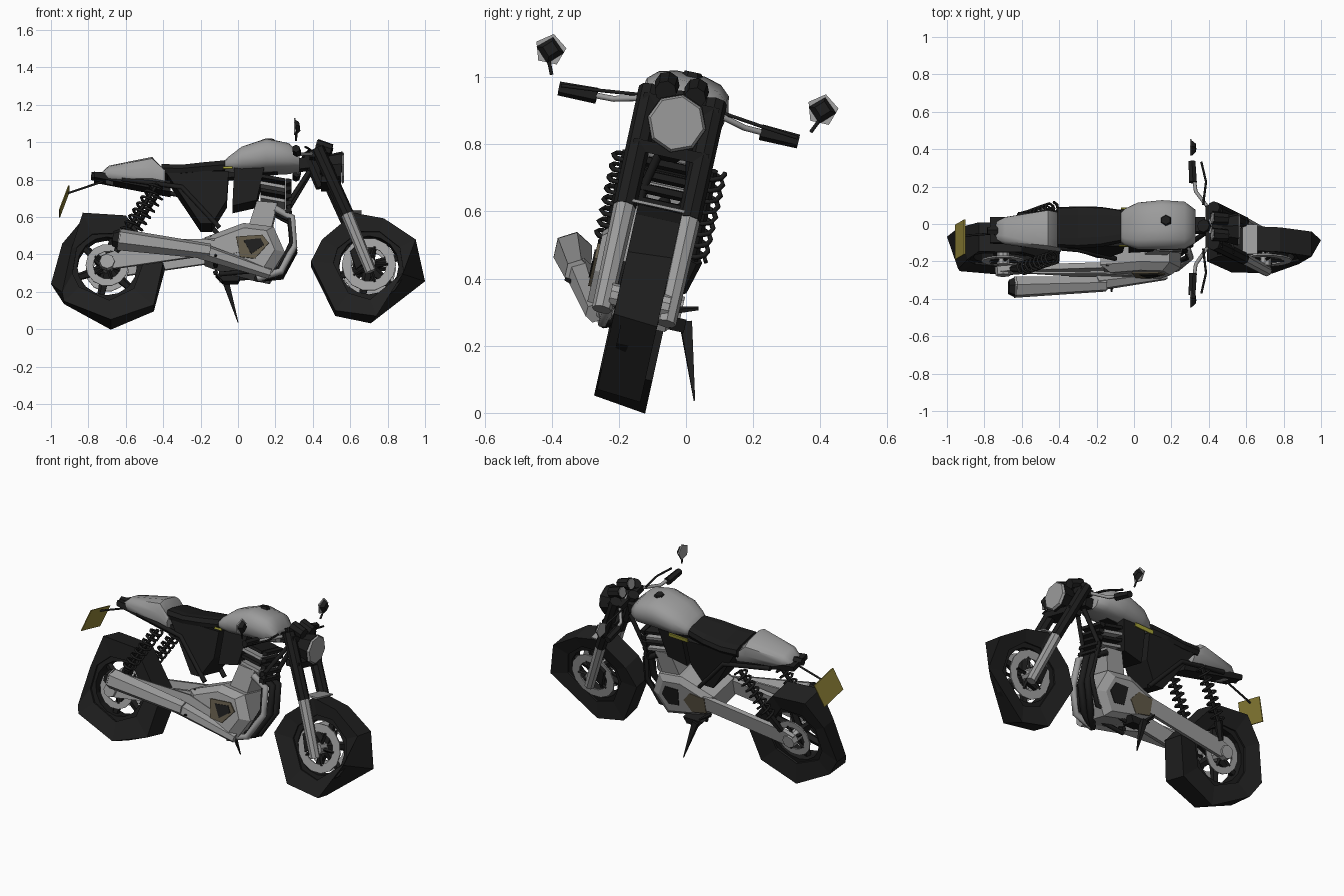
import bpy, bmesh, math
from mathutils import Vector, Matrix

if "Cube" in bpy.data.objects:
    bpy.data.objects.remove(bpy.data.objects["Cube"])

# The machine is built upright, then leaned over onto its stand
LEAN = Matrix.Translation((0, -0.2, 0.015)) @ Matrix.Rotation(math.radians(-12.5), 4, 'X')
SIDES = (("right", -1), ("left", 1))
OFF = -.015  # sideways offset of the front end and tail


def material(name, r, g, b):
    m = bpy.data.materials.new(name)
    m.use_nodes = True
    m.diffuse_color = (r, g, b, 1)
    m.node_tree.nodes["Principled BSDF"].inputs["Base Color"].default_value = (r, g, b, 1)
    return m


RUBBER = material("tyre black", .015, .015, .015)
BLACK = material("frame black", .012, .012, .012)
SILVER = material("silver", .33, .33, .33)
STEEL = material("pale steel", .36, .36, .36)
BROWN = material("bronze brown", .12, .1, .065)
PLATE = material("plate yellow", .29, .235, .04)
TRIM = material("trim yellow", .38, .36, .04)


def add(name, data, mat):
    o = bpy.data.objects.new(name, data)
    data.materials.append(mat)
    bpy.context.collection.objects.link(o)
    o.matrix_world = LEAN
    return o


def finish(name, bm, mat, smooth=False):
    bmesh.ops.recalc_face_normals(bm, faces=bm.faces)
    me = bpy.data.meshes.new(name)
    bm.to_mesh(me)
    bm.free()
    o = add(name, me, mat)
    if smooth:
        bpy.ops.object.select_all(action='DESELECT')
        o.select_set(True)
        bpy.context.view_layer.objects.active = o
        bpy.ops.object.shade_smooth_by_angle(angle=math.radians(50))


def bridge(name, rings, mat, loop=False, smooth=False):
    """Join rings of points with quads."""
    bm = bmesh.new()
    vs = [[bm.verts.new(p) for p in ring] for ring in rings]
    for a, b in list(zip(vs, vs[1:])) + ([(vs[-1], vs[0])] if loop else []):
        for i in range(len(a)):
            j = (i + 1) % len(a)
            bm.faces.new((a[i], a[j], b[j], b[i]))
    if not loop:
        bm.faces.new(vs[0])
        bm.faces.new(vs[-1])
    finish(name, bm, mat, smooth)


def slab(name, pts, y0, y1, mat, inset=1.0):
    """Side outline drawn in x and z, extruded across the machine."""
    cx = sum(p[0] for p in pts) / len(pts)
    cz = sum(p[1] for p in pts) / len(pts)
    outer = [(cx + (x - cx) * inset, y1, cz + (z - cz) * inset) for x, z in pts]
    bridge(name, [[(x, y0, z) for x, z in pts], outer], mat)


def tube(name, p, q, r0, r1, mat, n=8):
    p, q = Vector(p), Vector(q)
    bm = bmesh.new()
    rot = (q - p).to_track_quat('Z', 'Y').to_matrix().to_4x4()
    bmesh.ops.create_cone(bm, cap_ends=True, segments=n, radius1=r0, radius2=r1,
                          depth=(q - p).length, matrix=Matrix.Translation((p + q) / 2) @ rot)
    finish(name, bm, mat)


def pipe(name, pts, r, mat, res=1):
    c = bpy.data.curves.new(name, 'CURVE')
    c.dimensions = '3D'
    c.bevel_depth, c.bevel_resolution, c.use_fill_caps = r, res, True
    s = c.splines.new('POLY')
    s.points.add(len(pts) - 1)
    for pt, co in zip(s.points, pts):
        pt.co = (*co, 1)
    add(name, c, mat)


def annulus(name, x, z, y, half, r0, r1, mat, n=14):
    def circle(r, yy):
        return [(x + r * math.cos(2 * math.pi * i / n), yy, z + r * math.sin(2 * math.pi * i / n))
                for i in range(n)]
    bridge(name, [circle(r0, y - half), circle(r1, y - half),
                  circle(r1, y + half), circle(r0, y + half)], mat, loop=True)


def loft(name, sections, mat, n=14, power=.75, smooth=True, y=0):
    """Rounded body from (x, half width, low, high) sections."""
    rings = []
    for x, w, lo, hi in sections:
        ring = []
        for i in range(n):
            c, s = math.cos(2 * math.pi * i / n), math.sin(2 * math.pi * i / n)
            ring.append((x, y + w * math.copysign(abs(c) ** power, c),
                         (lo + hi) / 2 + (hi - lo) / 2 * math.copysign(abs(s) ** power, s)))
        rings.append(ring)
    bridge(name, rings, mat, smooth=smooth)


# Wheels: rough many-cornered tyres with uneven sides, rim, spokes and discs
def wheel(name, left, right, x, y, z, w, disc):
    def inner(yy, r):
        angles = [math.atan2(pz - z, px - x) for px, pz in left]
        return [(x + r * math.cos(a), yy, z + r * math.sin(a)) for a in angles]
    bridge(name + "_tyre", [[(px, y - w, pz) for px, pz in right], [(px, y + w, pz) for px, pz in left],
                            inner(y + w * .75, .19), inner(y - w * .75, .19)], RUBBER, loop=True)
    annulus(name + "_rim", x, z, y, w * .6, .16, .195, BLACK, 16)
    tube(name + "_hub", (x, y - .09, z), (x, y + .09, z), .035, .035, STEEL, 10)
    for k in range(6):
        a = math.pi * (k + .3) / 3
        tube(f"{name}_spoke_{k}", (x, y, z),
             (x + .17 * math.cos(a), y, z + .17 * math.sin(a)), .03, .02, BLACK, 5)
    for side, s in SIDES:
        yd = y + s * w * .85
        annulus(f"{name}_{side}_disc", x, z, yd, .004, disc * .65, disc, STEEL)
        for k in range(5):
            a = 2 * math.pi * k / 5
            tube(f"{name}_{side}_disc_arm_{k}", (x, yd, z),
                 (x + disc * .7 * math.cos(a), yd, z + disc * .7 * math.sin(a)), .012, .01, BLACK, 4)


wheel("rear_wheel", [(-.83, .605), (-.6, .59), (-.39, .33), (-.45, .1), (-.68, 0),
                     (-.93, .14), (-1, .25), (-.94, .47)],
      [(-.83, .605), (-.6, .59), (-.4, .33), (-.45, .1), (-.68, .02),
       (-.93, .12), (-.94, .17), (-.89, .41)], -.7, 0, .32, .08, .115)
wheel("front_wheel", [(.62, .605), (.78, .575), (.95, .47), (1, .26), (.71, .03),
                      (.52, .07), (.39, .34), (.45, .46)],
      [(.62, .605), (.78, .575), (.95, .46), (.88, .27), (.74, .04),
       (.52, .07), (.39, .34), (.45, .46)], .7, -.008, .325, .067, .145)

# Tank, seat and tail
loft("tank", [(-.09, .06, .85, .88), (-.05, .1, .835, .92), (.02, .128, .83, .975),
              (.15, .135, .835, 1.02), (.27, .13, .84, .995), (.33, .09, .85, .94)], SILVER, y=-.006)
tube("fuel_cap", (.17, 0, 1.005), (.17, 0, 1.024), .035, .025, BLACK, 6)
loft("seat", [(-.41, .11, .81, .875), (-.3, .115, .81, .87), (-.18, .11, .82, .885),
              (-.07, .09, .83, .9)], BLACK, 10, .5, False)
loft("tail_cowl", [(-.74, .05, .8, .825), (-.69, .075, .78, .87), (-.46, .11, .765, .915),
                   (-.39, .11, .76, .84)], SILVER, 10, .6, y=OFF)
slab("tail_tray", [(-.77, .8), (-.77, .83), (-.36, .78), (-.36, .72)], -.08, .06, BLACK)
tube("tail_light", (-.73, OFF, .815), (-.785, OFF, .82), .028, .022, BLACK, 6)
pipe("plate_bracket", [(-.72, -.02, .79), (-.91, -.02, .725)], .006, BLACK)
bridge("number_plate", [[(x + d, y - .025, z) for x, y, z in
       ((-.955, -.1, .61), (-.955, .09, .61), (-.905, .09, .745), (-.905, -.1, .745))]
       for d in (-.003, .003)], PLATE)

# Frame panels and frame tubes
slab("frame_panel", [(-.39, .83), (-.05, .83), (-.06, .67), (-.14, .54), (-.2, .54)], -.1, .1, BLACK)
slab("air_box", [(-.02, .85), (.14, .85), (.1, .67), (-.03, .64)], -.095, .095, BLACK)
slab("spine", [(-.1, .8), (.38, .86), (.38, .92), (-.1, .86)], -.04, .04, BLACK)
slab("left_tank_trim", [(-.07, .825), (.06, .83), (.06, .852), (-.07, .848)], .1, .108, TRIM)
slab("right_tank_trim", [(-.08, .84), (-.03, .84), (-.03, .853), (-.08, .853)], -.1, -.106, TRIM)
for side, s in SIDES:
    pipe(side + "_down_tube", [(.38, s * .03, .84), (.27, s * .07, .66), (.29, s * .075, .45),
                               (.22, s * .075, .3), (-.1, s * .075, .27)], .014, BLACK)
    pipe(side + "_rear_rail", [(-.1, s * .1, .52), (-.3, s * .1, .74), (-.62, s * .08, .79)], .014, BLACK)

# Engine: crankcase, cylinder, fins and side covers
CASE = [(-.18, .46), (.03, .54), (.19, .52), (.25, .38), (.17, .25), (-.02, .29), (-.18, .35)]
slab("crankcase", CASE, -.12, .085, SILVER)
slab("right_engine_cover", CASE, -.12, -.16, SILVER, .75)
slab("right_bronze_cover", [(-.01, .455), (.13, .465), (.165, .42), (.09, .335), (.01, .345)],
     -.16, -.168, BROWN)
slab("right_cover_window", [(.03, .435), (.12, .445), (.14, .41), (.07, .36)], -.168, -.172, BLACK)
slab("left_engine_cover", CASE, .085, .11, SILVER, .75)
slab("left_bronze_cover", [(-.13, .45), (-.03, .46), (.02, .4), (-.03, .33), (-.13, .35)],
     .104, .113, BROWN)
slab("left_cover_window", [(.05, .46), (.14, .46), (.17, .4), (.13, .34), (.06, .35)],
     .108, .114, BLACK)
slab("case_hole", [(-.15, .47), (-.09, .47), (-.12, .37)], -.12, -.129, BLACK)
for side, y in (("right", -.1), ("left", .07)):
    tube(side + "_peg", (-.12, y, .31), (-.12, y * 2.4, .34), .015, .006, BLACK, 5)
slab("cylinder", [(.04, .48), (.17, .48), (.21, .66), (.1, .67)], -.08, .07, SILVER)
for k in range(4):
    z = .67 + k * .038
    slab(f"head_fin_{k}", [(.12, z + .012), (.25, z - .012), (.25, z + .006), (.12, z + .03)],
         -.095, .08, BLACK if k % 2 else SILVER)
for k in range(5):
    z = .6 + k * .04
    slab(f"cooler_rib_{k}", [(.255, z), (.285, z + .01), (.285, z + .028), (.255, z + .03)],
         -.09, .08, BLACK)

# Exhaust: headers, link pipe and muffler on the right
for k, y in enumerate((-.07, 0, .06)):
    pipe(f"header_{k}", [(.2, y, .63), (.29, y, .58), (.3, y, .42), (.23, y - .03, .28),
                         (.1, -.1, .24)], .02, SILVER if k == 0 else BLACK)
tube("link_pipe", (.17, -.13, .26), (-.2, -.2, .37), .03, .045, SILVER, 6)
tube("muffler", (-.15, -.205, .365), (-.64, -.235, .425), .042, .06, SILVER, 6)
tube("muffler_cap", (-.63, -.235, .425), (-.67, -.235, .43), .06, .04, BLACK, 6)
slab("muffler_guard", [(-.6, .45), (-.15, .44), (.05, .38), (-.18, .33)], -.155, -.165, SILVER)

# Swing arm, shocks and stand
for side, y0, y1 in (("right", -.105, -.135), ("left", .083, .11)):
    slab(side + "_swing_arm", [(-.73, .36), (-.66, .385), (-.12, .46), (-.12, .37), (-.66, .29), (-.73, .3)],
         y0, y1, SILVER)
    tube(side + "_axle_cap", (-.7, y0, .325), (-.7, y1 * 1.1, .325), .045, .04, STEEL, 8)
for side, s in SIDES:
    y = s * .135 - .01
    top, low = Vector((-.43, y, .75)), Vector((-.6, y, .48))
    tube(side + "_damper", low, top, .012, .012, BLACK, 6)
    tube(side + "_shock_mount", low, low + Vector((-.05, -s * .02, -.1)), .025, .018, BLACK, 6)
    axis = (top - low).normalized()
    e1, e2 = Vector((0, 1, 0)), axis.cross(Vector((0, 1, 0)))
    turns, steps = 8, 8
    coil = []
    for i in range(turns * steps + 1):
        a = 2 * math.pi * i / steps
        coil.append(low.lerp(top, i / (turns * steps)) + .034 * (math.cos(a) * e1 + math.sin(a) * e2))
    pipe(side + "_spring", coil, .008, BLACK, 0)
tube("side_stand", (-.07, .14, .29), (0, .215, .07), .025, .003, BLACK, 4)
slab("stand_bracket", [(-.12, .3), (.02, .3), (.0, .26), (-.08, .26)], .05, .14, BLACK)

# Front fork and its clamps
for side, s in SIDES:
    y = OFF + s * .098
    tube(side + "_fork_upper", (.425, y, .95), (.585, y, .59), .036, .035, BLACK)
    tube(side + "_fork_slider", (.57, y, .625), (.71, y, .275), .034, .03, SILVER)
    slab(side + "_caliper", [(.6, .39), (.64, .43), (.68, .33), (.63, .29)],
         OFF + s * .06, OFF + s * .09, BLACK)
for k, z in enumerate((.78, .92)):
    x = .43 + (.95 - z) * .44
    slab(f"fork_clamp_{k}", [(x - .06, z - .02), (x + .03, z - .02), (x + .03, z + .015),
                             (x - .06, z + .015)], OFF - .115, OFF + .115, BLACK)
tube("steering_head", (.37, OFF, .95), (.45, OFF, .76), .035, .035, BLACK)
slab("fork_brace", [(.58, .615), (.66, .617), (.66, .608), (.58, .606)], OFF - .08, OFF + .08, SILVER)

# Headlight and gauges
tube("headlight_shell", (.44, OFF, .87), (.555, OFF, .865), .06, .09, BLACK)
tube("headlight_lens", (.555, OFF, .865), (.568, OFF, .865), .088, .08, SILVER)
for side, s in SIDES:
    y = OFF - .008 + s * .045
    tube(side + "_gauge", (.5, y, .95), (.42, y, .975), .033, .037, BLACK)
    tube(side + "_gauge_face", (.421, y, .975), (.417, y, .976), .031, .031, STEEL)

# Handlebar, grips, levers and mirrors
for side, s in SIDES:
    pipe(side + "_handlebar", [(.41, OFF, .93), (.4, OFF + s * .1, .92), (.33, OFF + s * .2, .895),
                               (.31, OFF + s * .36, .89)], .01, SILVER)
    tube(side + "_grip", (.315, OFF + s * .25, .893), (.31, OFF + s * .365, .89), .024, .021, BLACK, 6)
    pipe(side + "_lever", [(.37, OFF + s * .12, .925), (.385, OFF + s * .25, .91),
                           (.36, OFF + s * .36, .9)], .006, BLACK)
    y = OFF + s * .415
    pipe(side + "_mirror_stem", [(.31, y - s * .02, .925), (.312, y, .97)], .006, BLACK)
    tube(side + "_mirror_glass", (.3, y, .997), (.308, y, .997), .048, .048, STEEL, 5)
    tube(side + "_mirror_shell", (.308, y, .997), (.33, y, 1.0), .042, .024, BLACK, 4)
